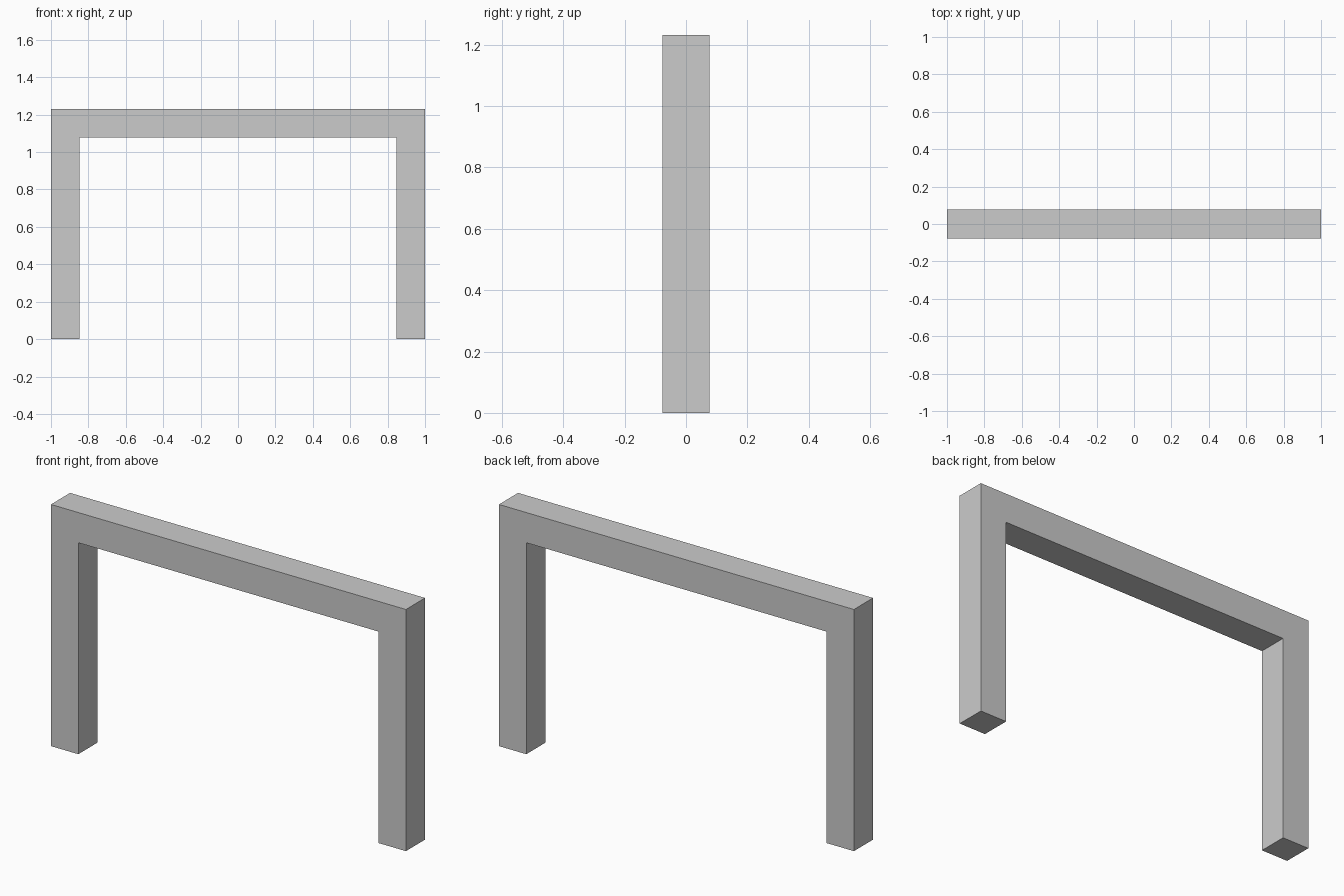
import bpy, bmesh

if "Cube" in bpy.data.objects:
    bpy.data.objects.remove(bpy.data.objects["Cube"])

T = 2 / 13          # square bar thickness
W, H = 1.0, 8 * T   # half width, overall height

# Portal frame outline in the front plane, extruded through the depth
outline = [(-W, 0), (-W + T, 0), (-W + T, H - T), (W - T, H - T),
           (W - T, 0), (W, 0), (W, H), (-W, H)]

bm = bmesh.new()
face = bm.faces.new([bm.verts.new((x, -T / 2, z)) for x, z in outline])
ext = bmesh.ops.extrude_face_region(bm, geom=[face], use_keep_orig=True)
verts = [g for g in ext["geom"] if isinstance(g, bmesh.types.BMVert)]
bmesh.ops.translate(bm, verts=verts, vec=(0, T, 0))
bmesh.ops.recalc_face_normals(bm, faces=bm.faces)

mesh = bpy.data.meshes.new("portal_frame")
bm.to_mesh(mesh)
bm.free()
bpy.context.collection.objects.link(bpy.data.objects.new("portal_frame", mesh))
